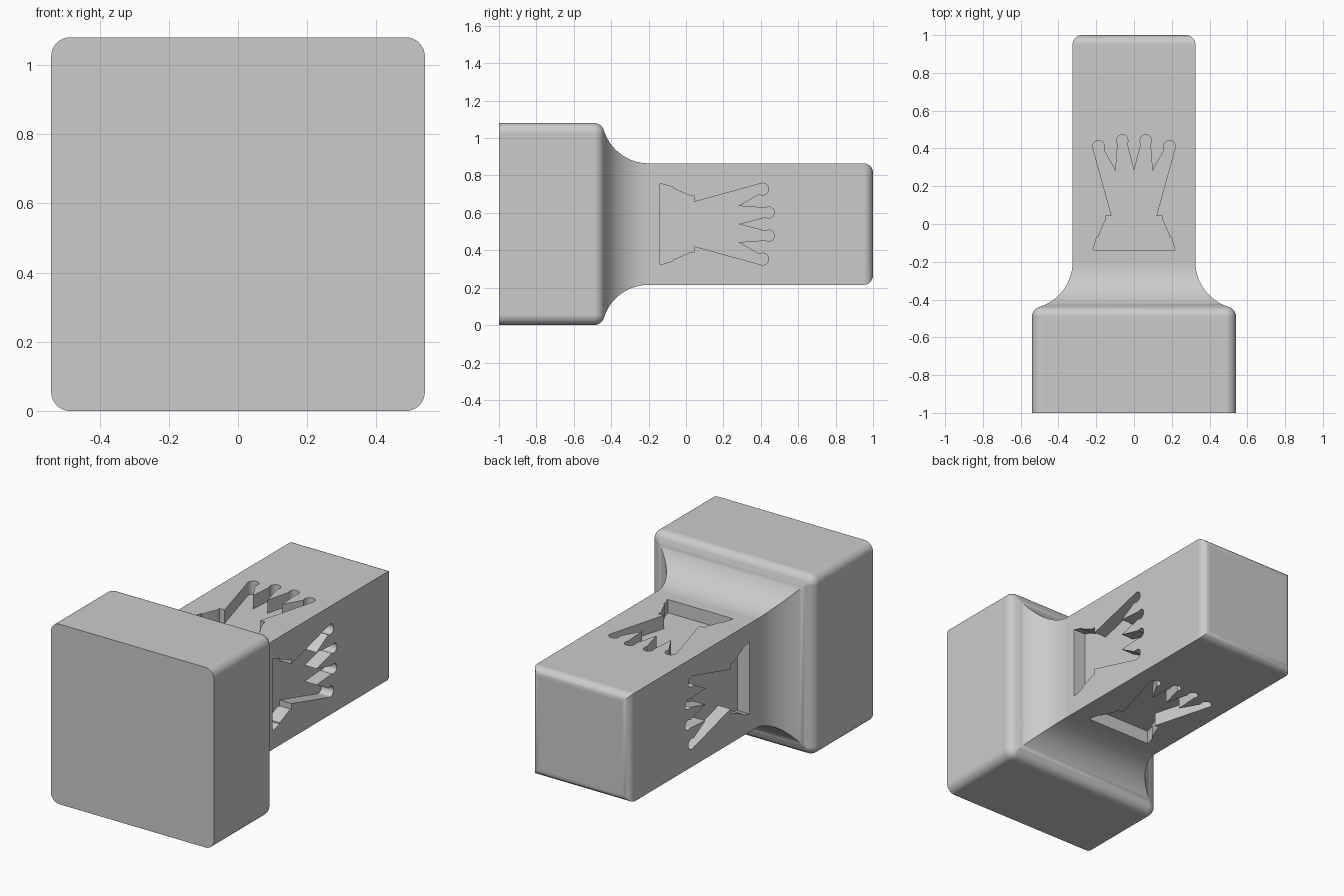
import bpy, bmesh
from math import sin, cos, pi, radians, asin
from mathutils import Matrix, Vector

cube = bpy.data.objects.get("Cube")
if cube:
    bpy.data.objects.remove(cube, do_unlink=True)

BASE, HANDLE, MID = 0.54, 0.325, 0.54    # half widths, height of the long axis
ROUND, COVE, END = 0.055, 0.25, 0.05     # radii

grey = bpy.data.materials.new("plain grey")
grey.use_nodes = True
grey.diffuse_color = (0.6, 0.6, 0.6, 1)
grey.node_tree.nodes["Principled BSDF"].inputs["Base Color"].default_value = (0.6, 0.6, 0.6, 1)


def arc(cx, cy, r, a0, a1, n):
    steps = [a0 + (a1 - a0) * i / n for i in range(n + 1)]
    return [(cx + r * cos(a), cy + r * sin(a)) for a in steps]


def make_object(name, bm):
    bmesh.ops.recalc_face_normals(bm, faces=bm.faces)
    mesh = bpy.data.meshes.new(name)
    bm.to_mesh(mesh)
    bm.free()
    mesh.materials.append(grey)
    ob = bpy.data.objects.new(name, mesh)
    bpy.context.collection.objects.link(ob)
    return ob


# Profile as (half width, y): block, rounded shoulder, cove, handle, rounded end
core = BASE - ROUND
cove_x, cove_y = HANDLE + COVE, -0.2
lean = asin((cove_x - core) / (COVE + ROUND))
shoulder_y = cove_y - (COVE + ROUND) * cos(lean)
profile = [(BASE, -1)]
profile += arc(core, shoulder_y, ROUND, 0, pi / 2 - lean, 8)
profile += arc(cove_x, cove_y, COVE, 1.5 * pi - lean, pi, 20)[1:]
profile += arc(HANDLE - END, 1 - END, END, 0, pi / 2, 8)


def section(half, y):
    """Square ring whose corners are rounded only outside the core width."""
    r = max(0, half - core)
    points = []
    for k in range(4):
        sx, sz = [(1, 1), (-1, 1), (-1, -1), (1, -1)][k]
        c = half - r
        for x, z in arc(sx * c, sz * c, r, k * pi / 2, (k + 1) * pi / 2, 8):
            points.append(Vector((x, y, z + MID)))
    return points


# Body lofted through the square sections
bm = bmesh.new()
rings = [[bm.verts.new(p) for p in section(h, y)] for h, y in profile]
for a, b in zip(rings, rings[1:]):
    for i in range(len(a)):
        j = (i + 1) % len(a)
        bm.faces.new((a[i], a[j], b[j], b[i]))
bm.faces.new(rings[0])
bm.faces.new(rings[-1])
bmesh.ops.remove_doubles(bm, verts=bm.verts, dist=1e-5)
bmesh.ops.dissolve_degenerate(bm, dist=1e-5, edges=bm.edges)
body = make_object("handled_block", bm)

# Crown outline: right half, then mirrored
half = [(0.217, -0.138), (0.198, -0.07), (0.19, -0.07), (0.185, -0.055),
        (0.152, 0.02), (0.152, 0.042), (0.118, 0.042)]
half += arc(0.187, 0.41, 0.032, radians(-25), radians(215), 12)
half += [(0.097, 0.28)]
half += arc(0.062, 0.442, 0.03, radians(-35), radians(215), 12)
outline = half + [(0, 0.28)] + [(-x, y) for x, y in reversed(half)]

# Crown cutters on the four long sides
DEPTH = 0.08
bm = bmesh.new()
for k in range(4):
    turn = Matrix.Translation((0, 0, MID)) @ Matrix.Rotation(k * pi / 2, 4, 'Y')
    low, high = [[bm.verts.new(turn @ Vector((x, y, z))) for x, y in outline]
                 for z in (HANDLE - DEPTH, HANDLE + 0.03)]
    bm.faces.new(low)
    bm.faces.new(high)
    for i in range(len(low)):
        j = (i + 1) % len(low)
        bm.faces.new((low[i], low[j], high[j], high[i]))
cutter = make_object("crown_cutter", bm)
cutter.hide_render = True

# Cut the recesses, then smooth the rounds while keeping flats flat
bpy.ops.object.select_all(action='DESELECT')
bpy.context.view_layer.objects.active = body
body.select_set(True)
cut = body.modifiers.new("crown_recesses", 'BOOLEAN')
cut.operation, cut.solver, cut.object = 'DIFFERENCE', 'EXACT', cutter
bpy.ops.object.modifier_apply(modifier=cut.name)
bpy.data.objects.remove(cutter, do_unlink=True)
bpy.ops.object.shade_smooth_by_angle(angle=radians(30))
flat = body.modifiers.new("flat_normals", 'WEIGHTED_NORMAL')
flat.keep_sharp = True
